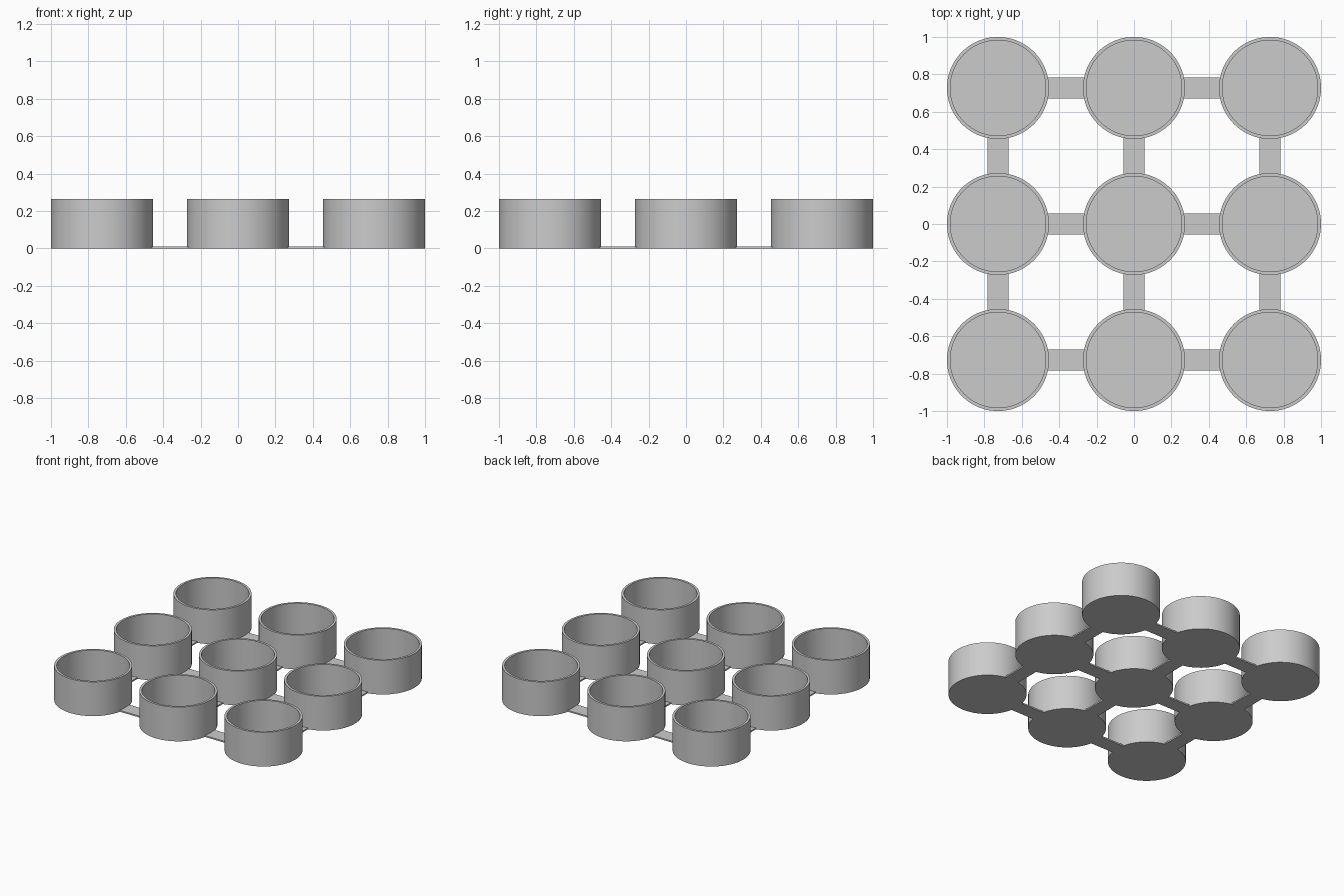
import bpy, bmesh, math

if "Cube" in bpy.data.objects:
    bpy.data.objects.remove(bpy.data.objects["Cube"])

PITCH = 0.7273    # spacing between cups
R_OUT = 0.2727    # outer radius
R_IN = 0.255      # inner radius
HEIGHT = 0.264    # cup height
BASE = 0.011      # floor and strip thickness
STRIP_W = 0.114   # strip width
SIDES = 96

grey = bpy.data.materials.new("light grey")
grey.diffuse_color = (0.6, 0.6, 0.6, 1)
grey.use_nodes = True
grey.node_tree.nodes["Principled BSDF"].inputs["Base Color"].default_value = grey.diffuse_color


def add_object(name, bm, location):
    bmesh.ops.recalc_face_normals(bm, faces=bm.faces)
    mesh = bpy.data.meshes.new(name)
    bm.to_mesh(mesh)
    bm.free()
    mesh.materials.append(grey)
    obj = bpy.data.objects.new(name, mesh)
    obj.location = location
    bpy.context.collection.objects.link(obj)
    return obj


def cup(x, y):
    # open cup: rings run from the underside, up the wall and down inside
    bm = bmesh.new()
    rings = []
    for r, z in ((R_OUT, 0), (R_OUT, HEIGHT), (R_IN, HEIGHT), (R_IN, BASE)):
        rings.append([bm.verts.new((r * math.cos(2 * math.pi * i / SIDES),
                                    r * math.sin(2 * math.pi * i / SIDES), z))
                      for i in range(SIDES)])
    for a, b in zip(rings, rings[1:]):
        for i in range(SIDES):
            j = (i + 1) % SIDES
            bm.faces.new((a[i], a[j], b[j], b[i]))
    bm.faces.new(rings[0])
    bm.faces.new(rings[-1])
    obj = add_object("cup", bm, (x, y, 0))
    bpy.ops.object.select_all(action='DESELECT')
    obj.select_set(True)
    bpy.context.view_layer.objects.active = obj
    bpy.ops.object.shade_smooth_by_angle(angle=math.radians(30))


def strip(x, y, along_x):
    # flat link whose ends sink slightly into the cup walls
    length = PITCH - 2 * R_OUT + 0.022
    size = (length, STRIP_W, BASE) if along_x else (STRIP_W, length, BASE)
    bm = bmesh.new()
    bmesh.ops.create_cube(bm, size=1)
    bmesh.ops.scale(bm, vec=size, verts=bm.verts)
    add_object("connecting_strip", bm, (x, y, BASE / 2))


# three by three grid of cups
for col in (-1, 0, 1):
    for row in (-1, 0, 1):
        cup(col * PITCH, row * PITCH)

# strips between neighbouring cups
for line in (-1, 0, 1):
    for gap in (-0.5, 0.5):
        strip(gap * PITCH, line * PITCH, True)
        strip(line * PITCH, gap * PITCH, False)
